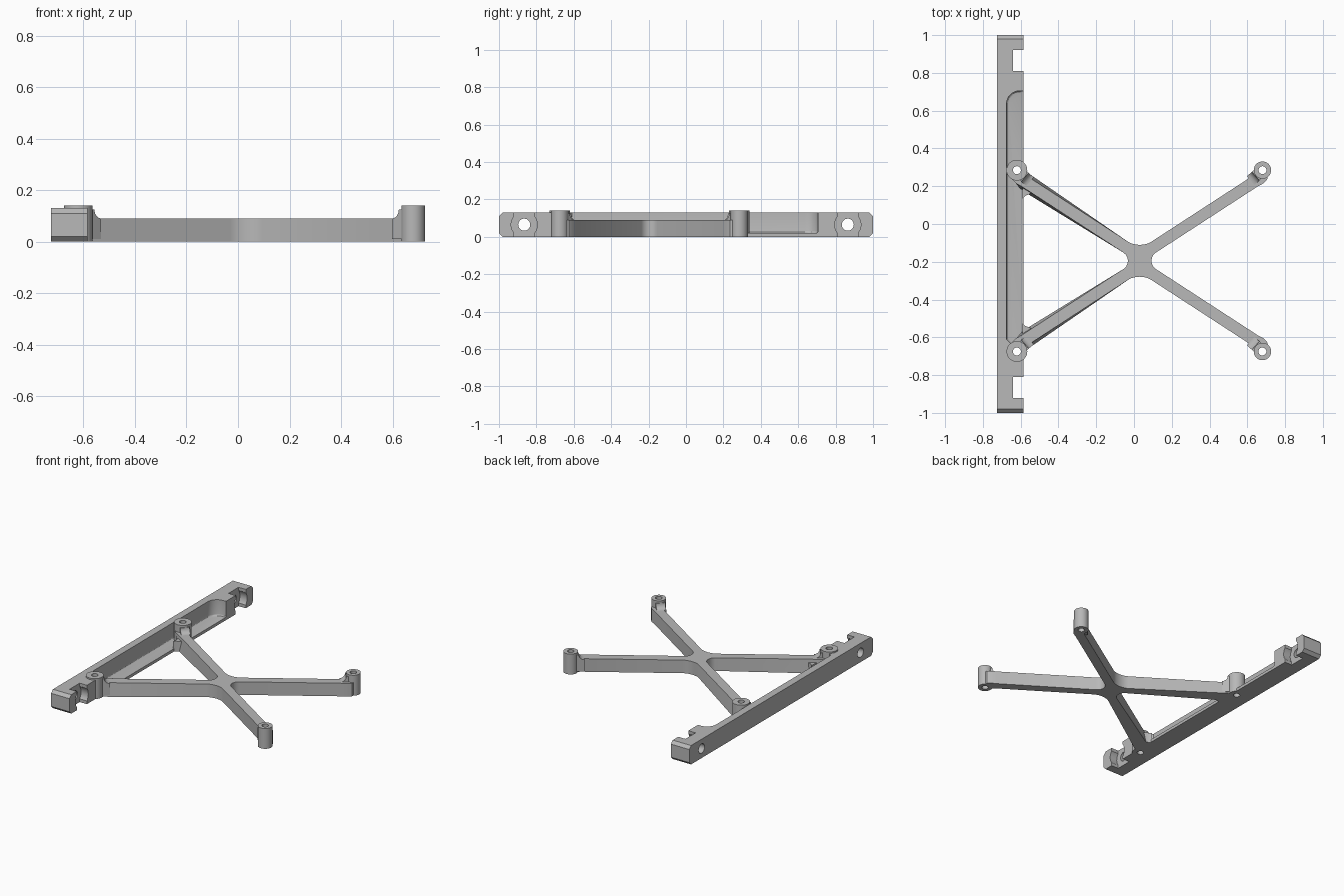
import bpy, bmesh, math
from mathutils import Vector, Matrix

cube = bpy.data.objects.get("Cube")
if cube:
    bpy.data.objects.remove(cube, do_unlink=True)

GREY = (0.48, 0.48, 0.48, 1)
mat = bpy.data.materials.new("plain grey")
mat.use_nodes = True
mat.diffuse_color = GREY
mat.node_tree.nodes["Principled BSDF"].inputs["Base Color"].default_value = GREY


def add(name, bm):
    bmesh.ops.recalc_face_normals(bm, faces=bm.faces)
    me = bpy.data.meshes.new(name)
    bm.to_mesh(me)
    bm.free()
    me.materials.append(mat)
    ob = bpy.data.objects.new(name, me)
    bpy.context.collection.objects.link(ob)
    return ob


def loft(name, base, top):
    """Solid between two matching outlines of 3D points."""
    bm = bmesh.new()
    a = [bm.verts.new(p) for p in base]
    b = [bm.verts.new(p) for p in top]
    bm.faces.new(a)
    bm.faces.new(b)
    n = len(a)
    for i in range(n):
        j = (i + 1) % n
        bm.faces.new((a[i], a[j], b[j], b[i]))
    return add(name, bm)


def prism(name, outline, z0, z1):
    return loft(name, [(x, y, z0) for x, y in outline], [(x, y, z1) for x, y in outline])


def cylinder(name, centre, radius, depth, along_x=False):
    bm = bmesh.new()
    m = Matrix.Translation(centre)
    if along_x:
        m = m @ Matrix.Rotation(math.pi / 2, 4, 'Y')
    bmesh.ops.create_cone(bm, cap_ends=True, segments=40, radius1=radius,
                          radius2=radius, depth=depth, matrix=m)
    return add(name, bm)


def arc(cx, cy, r, a0, a1, n=8):
    return [(cx + r * math.cos(math.radians(a0 + (a1 - a0) * i / n)),
             cy + r * math.sin(math.radians(a0 + (a1 - a0) * i / n))) for i in range(n + 1)]


def cut(ob, cutters):
    bpy.context.view_layer.objects.active = ob
    for c in cutters:
        mod = ob.modifiers.new("cut", 'BOOLEAN')
        mod.operation, mod.solver, mod.object = 'DIFFERENCE', 'EXACT', c
        bpy.ops.object.modifier_apply(modifier=mod.name)


HUB = Vector((0.03, -0.195))
H = 0.13                      # rail height
ARM = 0.09                    # arm height
X0, X1 = -0.725, -0.585       # rail sides
parts, cutters = [], []

# Side rail with chamfered ends
c = 0.02
side = [(-1, c), (-1 + c, 0), (1 - c, 0), (1, c), (1, H - c), (1 - c, H), (-1 + c, H), (-1, H - c)]
rail = loft("side_rail", [(X0, y, z) for y, z in side], [(X1, y, z) for y, z in side])
parts.append(rail)

# Long pocket open towards the arms
r = 0.07
pocket_outline = ([(-0.5, -0.63), (-0.655, -0.63), (-0.675, -0.61)]
                  + arc(-0.675 + r, 0.705 - r, r, 180, 90) + [(-0.5, 0.705)])
pocket = prism("pocket_cutter", pocket_outline, 0.02, 0.3)
bm = bmesh.new()
bm.from_mesh(pocket.data)
low = [e for e in bm.edges if all(v.co.z < 0.03 and v.co.x < -0.55 for v in e.verts)]
bmesh.ops.bevel(bm, geom=low, offset=0.012, segments=3, profile=0.5, affect='EDGES')
bm.to_mesh(pocket.data)
bm.free()
rail_cuts = [pocket]

# Bolt slots, round head recesses and cross holes at both rail ends
for s in (-1, 1):
    y = s * 0.865
    rail_cuts.append(prism("slot_cutter", [(-0.64, y - 0.055), (-0.5, y - 0.055),
                                           (-0.5, y + 0.055), (-0.64, y + 0.055)], -0.1, 0.3))
    rail_cuts.append(cylinder("recess_cutter", (-0.57, y, H / 2), 0.07, 0.14, True))
    rail_cuts.append(cylinder("bolt_cutter", (-0.7, y, H / 2), 0.032, 0.3, True))
cut(rail, rail_cuts)
cutters += rail_cuts

# One quarter of the brace: outer edge of the arm, boss end, inner edge
outer = [(0, 0.084), (0.025, 0.087), (0.045, 0.092), (0.06, 0.10)]
tip = [(0.60, 0.451), (0.615, 0.47), (0.62, 0.49), (0.68, 0.47), (0.675, 0.43), (0.655, 0.41), (0.625, 0.394)]
inner = [(0.085, 0.043), (0.072, 0.031), (0.065, 0.016), (0.062, 0)]
quarter = outer + tip + inner


def outline(flare):
    """Whole brace outline; the rail side may flare out."""
    pts = []
    for sx, sy in ((1, 1), (1, -1), (-1, -1), (-1, 1)):
        q = []
        for i, (x, y) in enumerate(quarter):
            if sx < 0 and i == len(outer):
                y += flare
            if sx < 0 and i == len(outer) + len(tip) - 1:
                y -= flare
            q.append((HUB.x + sx * x, HUB.y + sy * y))
        if sx * sy < 0:
            q.reverse()
        pts += q[:-1]
    return pts


brace = loft("cross_brace", [(x, y, 0) for x, y in outline(0.02)],
             [(x, y, ARM) for x, y in outline(0)])
parts.append(brace)

# Bosses with screw holes and a curved gusset down to each arm
holes = []
for sx, sy, name in ((1, 1, "left_back"), (1, -1, "left_front"),
                     (-1, 1, "right_back"), (-1, -1, "right_front")):
    p = HUB + Vector((sx * 0.65, sy * 0.48))
    rad = 0.046 if sx > 0 else 0.055
    hole = cylinder("hole_cutter", (p.x, p.y, 0.05), 0.021, 0.5)
    holes.append(hole)
    boss = cylinder(name + "_boss", (p.x, p.y, 0.07), rad, 0.14)
    cut(boss, [hole])
    d = Vector((-sx * 0.75, -sy * 0.66))
    n = Vector((-d.y, d.x)) * 0.03
    fillet = arc(rad + 0.037, ARM + 0.035, 0.035, 180, 270, 6)
    prof = [(rad * 0.6, 0.01), (rad * 0.6, ARM + 0.035)] + fillet + [(rad + 0.037, 0.01)]
    ends = [[(*(p + d * s + n * k), z) for s, z in prof] for k in (-1, 1)]
    parts += [boss, loft(name + "_gusset", *ends)]
cut(brace, holes)
cut(rail, [h for h in holes if h.data.vertices[0].co.x < 0])
cutters += holes

# Small web where the arms meet the rail
for sy, name in ((1, "back"), (-1, "front")):
    web = [(-0.59, 0.33), (-0.575, 0.345), (-0.56, 0.35), (-0.54, 0.36), (-0.59, 0.42)]
    parts.append(prism(name + "_web", [(x, HUB.y + sy * y) for x, y in web], 0, 0.07))

for ob in cutters:
    bpy.data.objects.remove(ob, do_unlink=True)

# Smooth round walls while keeping edges sharp
bpy.ops.object.select_all(action='DESELECT')
for ob in parts:
    ob.select_set(True)
bpy.context.view_layer.objects.active = rail
bpy.ops.object.shade_smooth_by_angle(angle=math.radians(30))
